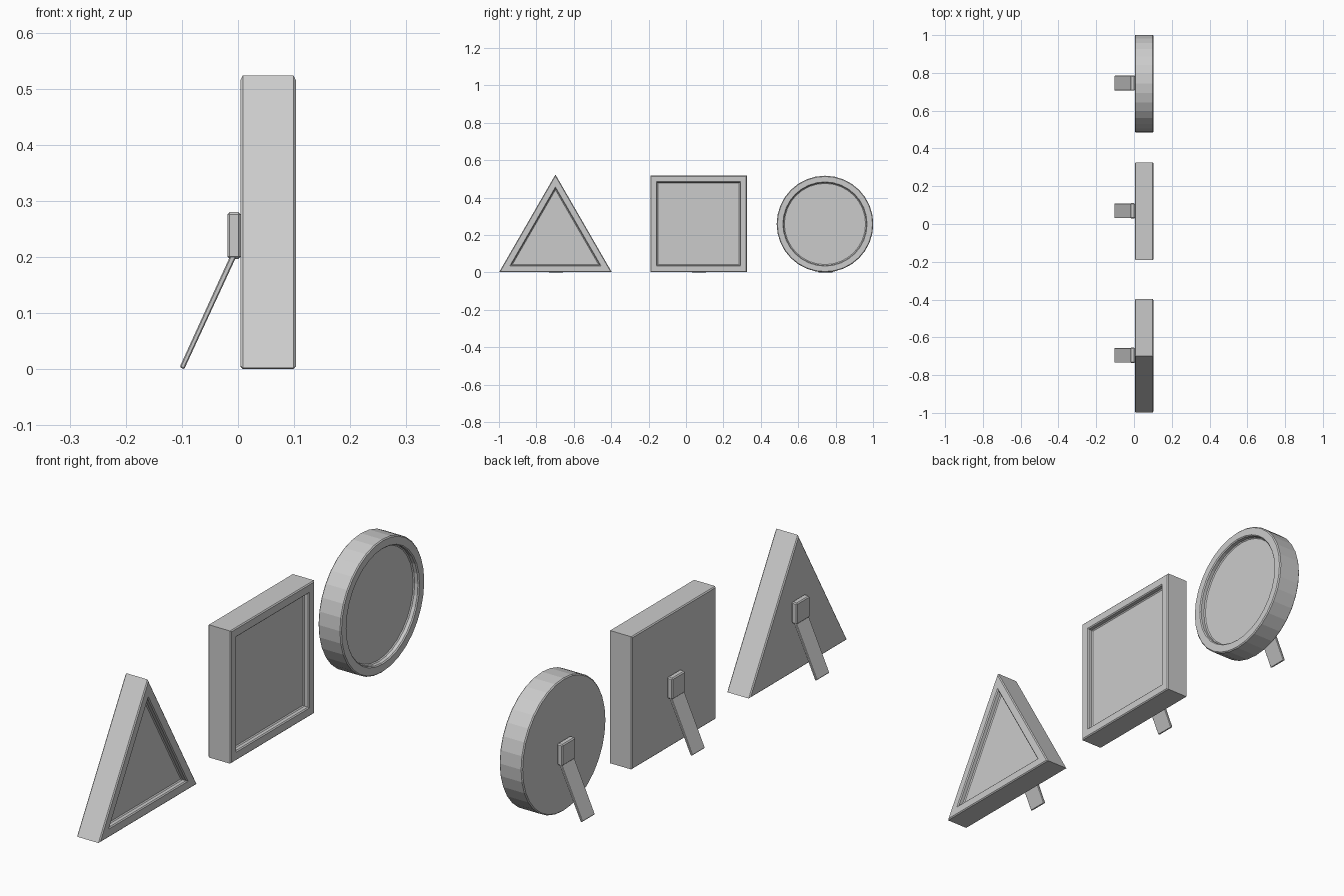
import bpy
import bmesh
from math import cos, sin, tan, pi
from mathutils import Vector

cube = bpy.data.objects.get("Cube")
if cube:
    bpy.data.objects.remove(cube, do_unlink=True)

# (depth x, inset from the outline) from the back face round to the picture panel
FRAME_PROFILE = [
    (0.0045, 0.004), (0.0085, 0), (0.099, 0), (0.103, 0.004),
    (0.103, 0.033), (0.099, 0.037), (0.085, 0.037), (0.081, 0.041),
]


def finish(name, bm):
    bmesh.ops.recalc_face_normals(bm, faces=bm.faces)
    mesh = bpy.data.meshes.new(name)
    bm.to_mesh(mesh)
    bm.free()
    obj = bpy.data.objects.new(name, mesh)
    bpy.context.collection.objects.link(obj)
    return obj


def make_frame(name, sides, apothem, centre_y, turn):
    """Loft inset copies of a regular polygon along the frame profile."""
    base_z = 0.002
    bm = bmesh.new()
    rings = []
    for x, inset in FRAME_PROFILE:
        radius = (apothem - inset) / cos(pi / sides)
        angles = [turn + 2 * pi * i / sides for i in range(sides)]
        rings.append([bm.verts.new((x, centre_y + radius * cos(a),
                                    base_z + apothem + radius * sin(a)))
                      for a in angles])
    for a, b in zip(rings, rings[1:]):
        for i in range(sides):
            j = (i + 1) % sides
            bm.faces.new((a[i], a[j], b[j], b[i]))
    bm.faces.new(rings[0])
    bm.faces.new(rings[-1])
    return finish(name, bm)


def make_bar(name, outline, centre_y, width, bevel):
    """Extrude an x-z outline across y and soften its edges."""
    bm = bmesh.new()
    face = bm.faces.new([bm.verts.new((x, centre_y - width / 2, z))
                         for x, z in outline])
    moved = bmesh.ops.extrude_face_region(bm, geom=[face])["geom"]
    verts = [v for v in moved if isinstance(v, bmesh.types.BMVert)]
    bmesh.ops.translate(bm, verts=verts, vec=Vector((0, width, 0)))
    bmesh.ops.recalc_face_normals(bm, faces=bm.faces)
    bmesh.ops.bevel(bm, geom=bm.edges[:], offset=bevel, segments=1,
                    affect='EDGES', profile=0.5)
    return finish(name, bm)


PLATE = [(-0.019, 0.197), (0.005, 0.197), (0.005, 0.28), (-0.019, 0.28)]
LEG = [(-0.104, 0.004), (-0.096, 0.0), (-0.003, 0.201), (-0.013, 0.204)]

# Each picture frame with its easel stand
triangle_apothem = 0.301 * tan(pi / 6)
for shape, sides, apothem, y, turn in (
    ("triangle", 3, triangle_apothem, -0.698, pi / 2),
    ("square", 4, 0.258, 0.067, pi / 4),
    ("round", 32, 0.257, 0.743, 0),
):
    make_frame(shape + "_frame", sides, apothem, y, turn)
    make_bar(shape + "_stand_plate", PLATE, y + 0.003, 0.08, 0.004)
    make_bar(shape + "_stand_leg", LEG, y + 0.003, 0.078, 0.002)
